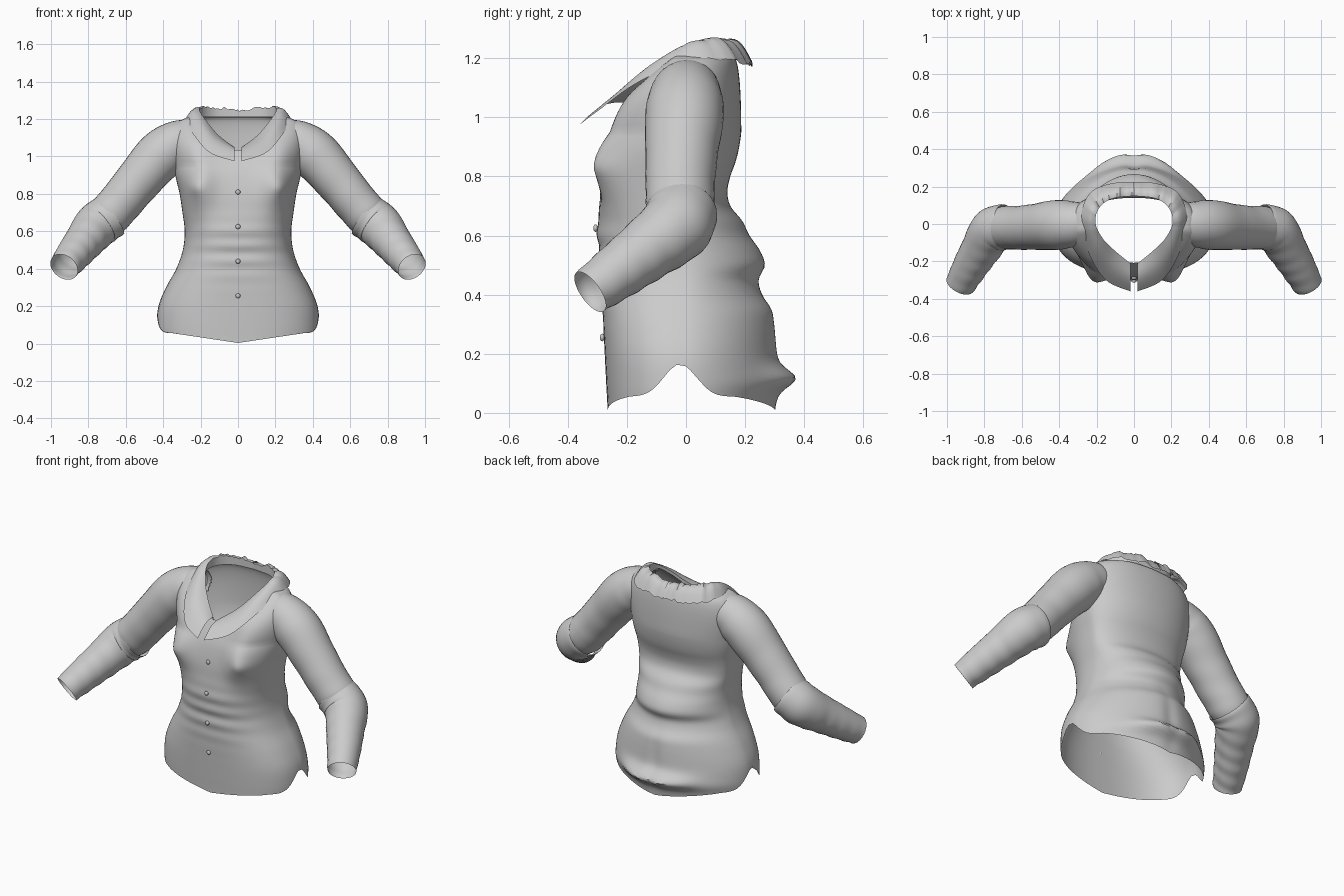
import bpy, bmesh, math, random
from mathutils import Vector
from mathutils.bvhtree import BVHTree

random.seed(4)
old = bpy.data.objects.get("Cube")
if old:
    bpy.data.objects.remove(old, do_unlink=True)


def material(name, value):
    m = bpy.data.materials.new(name)
    m.use_nodes = True
    color = (value, value, value, 1)
    m.diffuse_color = color
    m.node_tree.nodes["Principled BSDF"].inputs["Base Color"].default_value = color
    return m


CLOTH = material("grey cloth", 0.6)


def spline(points, u):
    """Smooth curve through evenly spaced points, u from 0 to 1."""
    last = len(points) - 1
    f = min(max(u, 0), 1) * last
    i = min(int(f), last - 1)
    t = f - i
    p0, p1, p2, p3 = (Vector(points[min(max(k, 0), last)]) for k in range(i - 1, i + 3))
    return p1 + t / 2 * (p2 - p0 + t * (2 * p0 - 5 * p1 + 4 * p2 - p3 + t * (3 * p1 - p0 - 3 * p2 + p3)))


def values(numbers, u):
    return spline([(n, 0) for n in numbers], u)[0]


def bump(d, size, power=2):
    return math.exp(-abs(d / size) ** power)


def loft(name, rings, closed=True, drop=None):
    """Skin equal point rings as an open surface; returns a search tree of the full skin."""
    bm = bmesh.new()
    rows = [[bm.verts.new(p) for p in ring] for ring in rings]
    n = len(rows[0])
    for a, b in zip(rows, rows[1:]):
        for i in range(n if closed else n - 1):
            j = (i + 1) % n
            bm.faces.new((a[i], a[j], b[j], b[i]))
    bmesh.ops.recalc_face_normals(bm, faces=bm.faces)
    tree = BVHTree.FromBMesh(bm)
    if drop:
        hidden = [f for f in bm.faces if drop(f.calc_center_median())]
        bmesh.ops.delete(bm, geom=hidden, context='FACES')
    finish(name, bm)
    return tree


def finish(name, bm):
    mesh = bpy.data.meshes.new(name)
    bm.to_mesh(mesh)
    bm.free()
    mesh.materials.append(CLOTH)
    obj = bpy.data.objects.new(name, mesh)
    bpy.context.collection.objects.link(obj)
    bpy.ops.object.select_all(action='DESELECT')
    obj.select_set(True)
    bpy.context.view_layer.objects.active = obj
    bpy.ops.object.shade_smooth_by_angle(angle=math.radians(50))


# Torso outlines, evenly spaced from the hem up to the chest
WIDTH = (.43, .435, .425, .385, .33, .295, .285, .297, .312, .335, .345)
FRONT = (.265, .27, .275, .28, .285, .29, .3, .293, .285, .265, .232)
BACK = (.305, .315, .335, .325, .315, .31, .305, .295, .262, .248, .268,
        .25, .215, .19, .15, .14, .15, .168, .18, .187, .19)
CHEST = 0.95

# Neck edge, collar fold and collar rim, from centre back to centre front
FOLD = ((0, .15, 1.25), (.12, .135, 1.26), (.19, .08, 1.265), (.205, .0, 1.245),
        (.165, -.08, 1.185), (.1, -.145, 1.11), (.02, -.21, 1.05))
RIM = ((0, .225, 1.18), (.13, .215, 1.18), (.24, .16, 1.19), (.285, .02, 1.195),
       (.24, -.16, 1.12), (.15, -.3, 1.02), (.02, -.36, .975))

# Sleeve paths with a radius as the fourth value
UPPER = ((.24, .01, 1.1, .1), (.325, .0, 1.07, .122), (.415, -.005, 1.005, .133),
         (.525, -.015, .88, .123), (.62, -.02, .765, .117), (.69, -.02, .685, .115),
         (.74, -.035, .635, .1))
LOWER = ((.68, -.015, .685, .121), (.755, -.035, .63, .122), (.82, -.135, .55, .106),
         (.88, -.235, .475, .093), (.93, -.325, .41, .08))


def body(s, z):
    """Half outline of the torso: s runs from centre back to centre front."""
    c, back = math.cos(math.pi * s), s < 0.5
    rounding = 2.1 - .35 * min(1, max(0, (.75 - z) / .3)) if back else 2.5
    power = 2 / rounding
    x = values(WIDTH, z) * max(math.sin(math.pi * s), 0) ** power
    y = values(BACK if back else FRONT, z) * abs(c) ** power
    if back:
        # seat folds, centre crease and turned-up hem
        y += .045 * bump(x, .22, 4) * bump(z - .12, .035)
        y -= .012 * bump(x, .04) * bump(z - .2, .2)
    else:
        # bust and waist creases
        y += .065 * bump(x - .21, .085) * bump(z - .85, .13)
        y += .014 * bump(x - .23, .04) * bump(z - .83, .04)
        y += .005 * math.sin(z * 75) * bump(z - .5, .13) * bump(x, .22)
    return Vector((x, y if back else -y, z))


def hem(s):
    p = body(s, 0.06)
    notch = .11 * bump(p.y + .02, .075)
    return .003 + .052 * min(1, abs(p.x) / .35) + notch


def neck(s):
    p = spline(FOLD, s)
    p.z = min(p.z - .02, 1.21)
    return p


def around(n, func):
    ring = []
    for i in range(n):
        turn = 2 * i / n
        s = 1 - abs(1 - turn)
        p = func(s)
        side = 0 if i in (0, n // 2) else (1 if turn < 1 else -1)
        ring.append(Vector((p.x * side, p.y, p.z)))
    return ring


def skirt_point(s, v):
    low = hem(s)
    return body(s, low + (CHEST - low) * v)


def yoke_point(s, v):
    a, c = body(s, CHEST), neck(s)
    b = Vector((a.x * 1.2, a.y * (1 if a.y > 0 else .8), c.z + .02))
    return a * (1 - v) ** 2 + b * 2 * v * (1 - v) + c * v * v


# Armholes: the torso is open inside the sleeves, the sleeves end at the torso
ARM = [spline(UPPER, .15 + k / 40) for k in range(20)]
HEART = Vector((0, 0, .9))


def in_sleeve(p):
    q = Vector((abs(p.x), p.y, p.z))
    return any((q - a.to_3d()).length < a[3] * .9 for a in ARM)


def in_torso(p):
    near = TORSO.find_nearest(p)[0]
    return (p - HEART).length < (near - HEART).length - .015


SIDES, ROWS, YOKE = 96, 64, 16
torso = [around(SIDES, lambda s: skirt_point(s, k / ROWS)) for k in range(ROWS)]
torso += [around(SIDES, lambda s: yoke_point(s, k / YOKE)) for k in range(YOKE + 1)]
TORSO = loft("jacket_torso", torso, drop=in_sleeve)


# Collar: stands up from the neck edge, folds over and ends in a frilled rim
def collar_half(side):
    steps, rows = 48, 8
    frill = [random.uniform(-.012, .012) for _ in range(steps + 1)]
    rings = []
    for k in range(rows + 2):
        ring = []
        for i in range(steps + 1):
            s = i / steps
            base, top, rim = neck(s), spline(FOLD, s), spline(RIM, s)
            behind = 1 - min(1, max(0, s * 2.2 - .3))
            top.z += frill[i] * behind * .8
            rim.z += frill[i] * behind
            if k == 0:
                p = base
            else:
                v = (k - 1) / rows
                p = top.lerp(rim, v)
                p.z += .025 * math.sin(math.pi * v)
            ring.append(Vector((p.x * side, p.y, p.z)))
        rings.append(ring)
    loft("collar_left" if side > 0 else "collar_right", rings, closed=False)


def sleeve(name, path, side, crease, drop=None):
    rings, n, steps = [], 32, 36
    for k in range(steps + 1):
        u = k / steps
        p = spline(path, u)
        d = (spline(path, u + .02) - spline(path, u - .02)).to_3d().normalized()
        across = d.cross(Vector((0, 1, 0))).normalized()
        up = d.cross(across)
        ring = []
        for i in range(n):
            a = math.tau * i / n
            r = p[3] + crease * math.sin(u * 40 + 2 * math.sin(a)) * math.sin(a / 2)
            q = p.to_3d() + across * r * math.cos(a) + up * r * math.sin(a)
            ring.append(Vector((q.x * side, q.y, q.z)))
        rings.append(ring)
    loft(name, rings, drop=drop)


# Buttons: flattened domes down the centre front
def button(z):
    bm = bmesh.new()
    bmesh.ops.create_uvsphere(bm, u_segments=16, v_segments=8, radius=.013)
    y = body(1, z).y
    for v in bm.verts:
        v.co.y *= .6
        v.co += Vector((0, y - .006, z))
    finish("button", bm)


for side, label in ((1, "left"), (-1, "right")):
    collar_half(side)
    sleeve("upper_sleeve_" + label, UPPER, side, .001, in_torso)
    sleeve("lower_sleeve_" + label, LOWER, side, .002)
for k in range(4):
    button(.255 + .185 * k)
